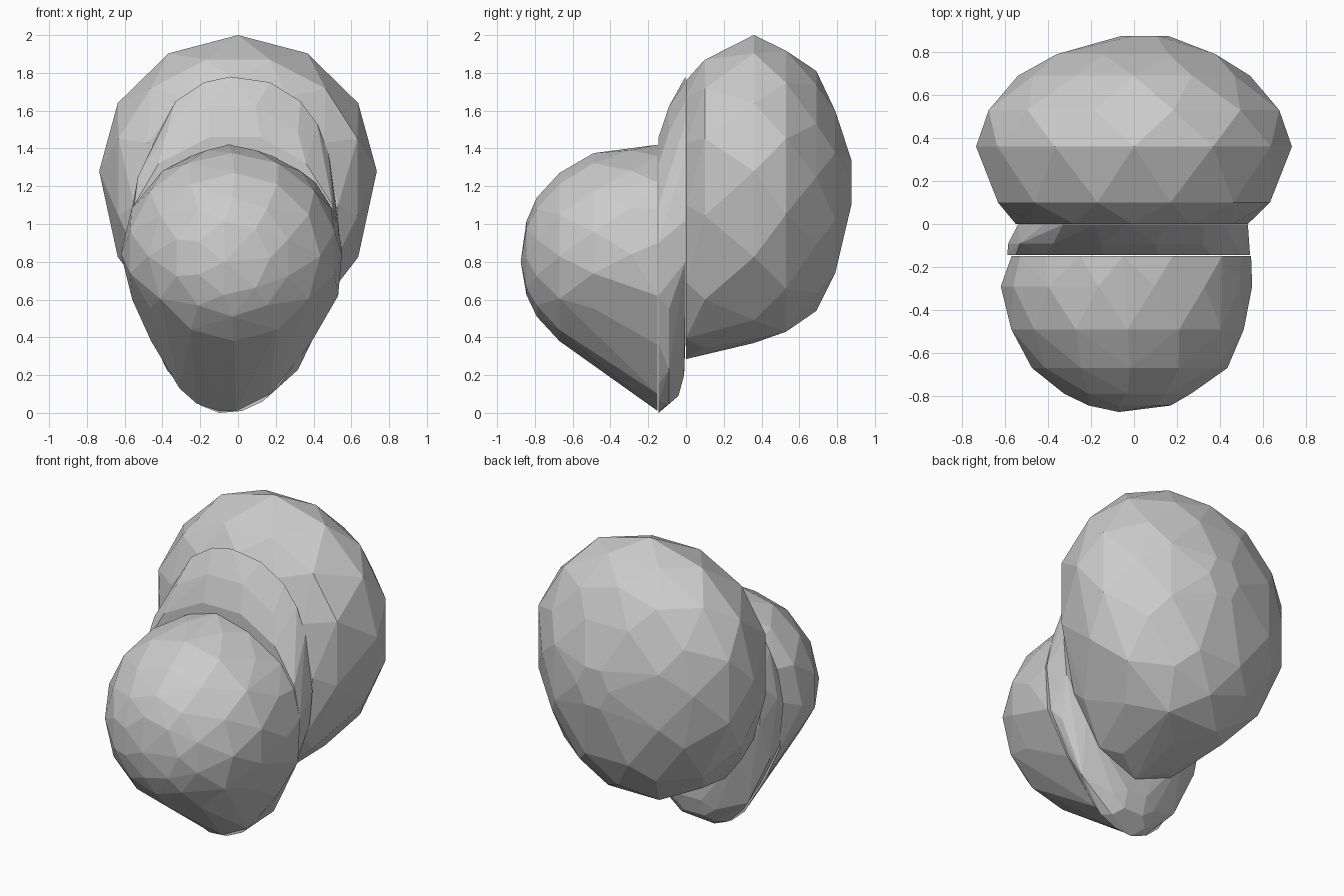
import bpy, bmesh
from math import sin, cos, pi


def egg(y, cx, hw, lo, mid, hi, n=10, turn=0.0):
    """Upright egg-shaped ring at depth y, widest at height mid."""
    pts = []
    for i in range(n):
        a = 2 * pi * (i + turn) / n
        s = sin(a)
        pts.append((cx + hw * cos(a), y, mid + s * ((hi - mid) if s > 0 else (mid - lo))))
    return pts


def outline(y, xz):
    return [(x, y, z) for x, z in xz]


def faceted_lobe(name, rings):
    """Flat-faced closed lobe wrapped around a stack of rings."""
    bm = bmesh.new()
    for ring in rings:
        for p in ring:
            bm.verts.new(p)
    res = bmesh.ops.convex_hull(bm, input=bm.verts[:])
    junk = {g for g in res["geom_interior"] + res["geom_unused"]
            if isinstance(g, bmesh.types.BMVert) and g.is_valid}
    bmesh.ops.delete(bm, geom=list(junk), context='VERTS')
    bmesh.ops.dissolve_limit(bm, angle_limit=0.03, verts=bm.verts[:], edges=bm.edges[:])
    bmesh.ops.recalc_face_normals(bm, faces=bm.faces[:])
    me = bpy.data.meshes.new(name)
    bm.to_mesh(me)
    bm.free()
    ob = bpy.data.objects.new(name, me)
    bpy.context.collection.objects.link(ob)
    return ob


# Large rear lobe, flat where it meets the middle slab
faceted_lobe("rear_lobe", [
    egg(0.00, -0.01, 0.54, 0.285, 1.10, 1.76, 12),
    egg(0.10, 0.00, 0.655, 0.31, 1.30, 1.89, 12, 0.5),
    egg(0.36, 0.00, 0.735, 0.37, 1.28, 2.00, 12),
    egg(0.53, 0.00, 0.70, 0.40, 1.28, 1.94, 12, 0.5),
    egg(0.69, 0.00, 0.54, 0.54, 1.25, 1.81, 12),
    egg(0.79, 0.01, 0.40, 0.70, 1.22, 1.63, 8, 0.5),
    egg(0.875, 0.05, 0.11, 1.08, 1.22, 1.36, 6),
])

# Thin middle slab, tapering to a rounded foot
slab_front = [(-0.10, 0.0), (0.02, 0.01), (0.13, 0.06), (0.22, 0.15), (0.38, 0.37),
              (0.51, 0.62), (0.54, 0.90), (0.50, 1.10), (0.36, 1.32), (0.12, 1.46),
              (-0.15, 1.46), (-0.42, 1.32), (-0.55, 1.10), (-0.59, 0.90),
              (-0.56, 0.62), (-0.44, 0.37), (-0.30, 0.14), (-0.20, 0.04)]
slab_back = [(0.10, 0.40), (0.36, 0.56), (0.51, 0.80), (0.53, 1.02), (0.48, 1.37),
             (0.42, 1.53), (0.33, 1.65), (0.17, 1.75), (-0.04, 1.78), (-0.18, 1.75),
             (-0.33, 1.65), (-0.42, 1.48), (-0.47, 1.35), (-0.54, 1.05),
             (-0.52, 0.80), (-0.36, 0.53), (-0.15, 0.38)]
faceted_lobe("middle_slab", [
    outline(-0.145, slab_front),
    egg(-0.09, -0.03, 0.555, 0.025, 0.95, 1.64, 14),
    outline(-0.04, [(-0.10, 0.09), (0.04, 0.09), (-0.18, 0.15), (0.12, 0.15)]),
    outline(-0.01, [(-0.10, 0.20), (0.04, 0.20)]),
    outline(-0.003, slab_back),
])

# Rounded front lobe, drawn down to a point at the floor
front_rim = [(-0.05, 1.42), (-0.25, 1.36), (-0.41, 1.24), (-0.53, 1.10), (-0.57, 0.90),
             (-0.56, 0.60), (-0.46, 0.38), (-0.31, 0.13), (-0.22, 0.05), (-0.10, 0.01),
             (-0.01, 0.01), (0.17, 0.10), (0.38, 0.36), (0.53, 0.62), (0.545, 0.90),
             (0.50, 1.08), (0.41, 1.22), (0.18, 1.36)]
faceted_lobe("front_lobe", [
    outline(-0.15, front_rim),
    egg(-0.29, -0.035, 0.585, 0.45, 0.84, 1.405, 14),
    egg(-0.49, -0.03, 0.555, 0.38, 0.84, 1.375, 14, 0.5),
    egg(-0.67, -0.02, 0.455, 0.38, 0.83, 1.27, 12),
    egg(-0.79, -0.03, 0.31, 0.51, 0.82, 1.14, 10, 0.5),
    egg(-0.845, -0.03, 0.20, 0.62, 0.82, 1.02, 7),
    outline(-0.875, [(-0.07, 0.80)]),
])
